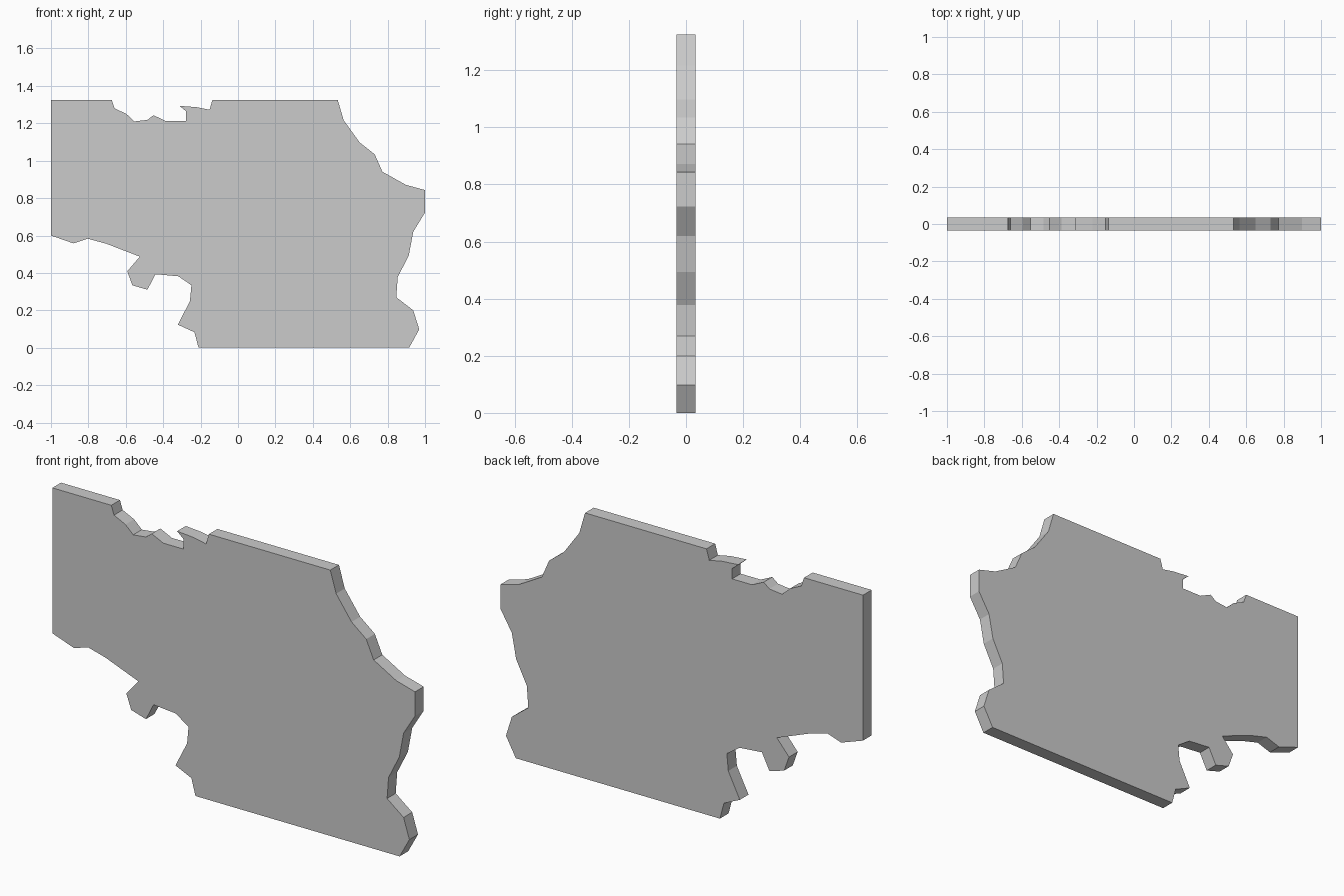
import bpy, bmesh

HALF_DEPTH = 0.034

# Outline in (x, z), split by side, running clockwise from the top left
top = [(-1, 1.325), (-.675, 1.325), (-.66, 1.28), (-.597, 1.25), (-.554, 1.21),
       (-.484, 1.218), (-.452, 1.243), (-.388, 1.213), (-.278, 1.213), (-.278, 1.264),
       (-.312, 1.293), (-.222, 1.286), (-.152, 1.272), (-.137, 1.325), (.533, 1.325)]
right = [(.565, 1.216), (.65, 1.098), (.731, 1.034), (.772, .941), (.897, .871),
         (1, .843), (1, .723), (.937, .62), (.913, .494), (.854, .377),
         (.846, .27), (.937, .20), (.969, .098), (.915, 0)]
bottom = [(-.211, 0), (-.233, .083), (-.321, .123), (-.257, .25), (-.249, .334),
          (-.319, .382), (-.442, .393), (-.484, .31), (-.565, .334), (-.592, .409),
          (-.525, .487), (-.704, .556), (-.803, .583), (-.88, .558), (-1, .60)]

# Flat slab: front face extruded to the back
bm = bmesh.new()
face = bm.faces.new([bm.verts.new((x, -HALF_DEPTH, z)) for x, z in top + right + bottom])
result = bmesh.ops.extrude_face_region(bm, geom=[face], use_keep_orig=True)
back = [v for v in result["geom"] if isinstance(v, bmesh.types.BMVert)]
bmesh.ops.translate(bm, verts=back, vec=(0, 2 * HALF_DEPTH, 0))
bmesh.ops.recalc_face_normals(bm, faces=bm.faces)

# Split the concave front and back into clean triangles
bmesh.ops.triangulate(bm, faces=[f for f in bm.faces if len(f.verts) > 4])

mesh = bpy.data.meshes.new("map_slab")
bm.to_mesh(mesh)
bm.free()
bpy.context.collection.objects.link(bpy.data.objects.new("map_slab", mesh))
